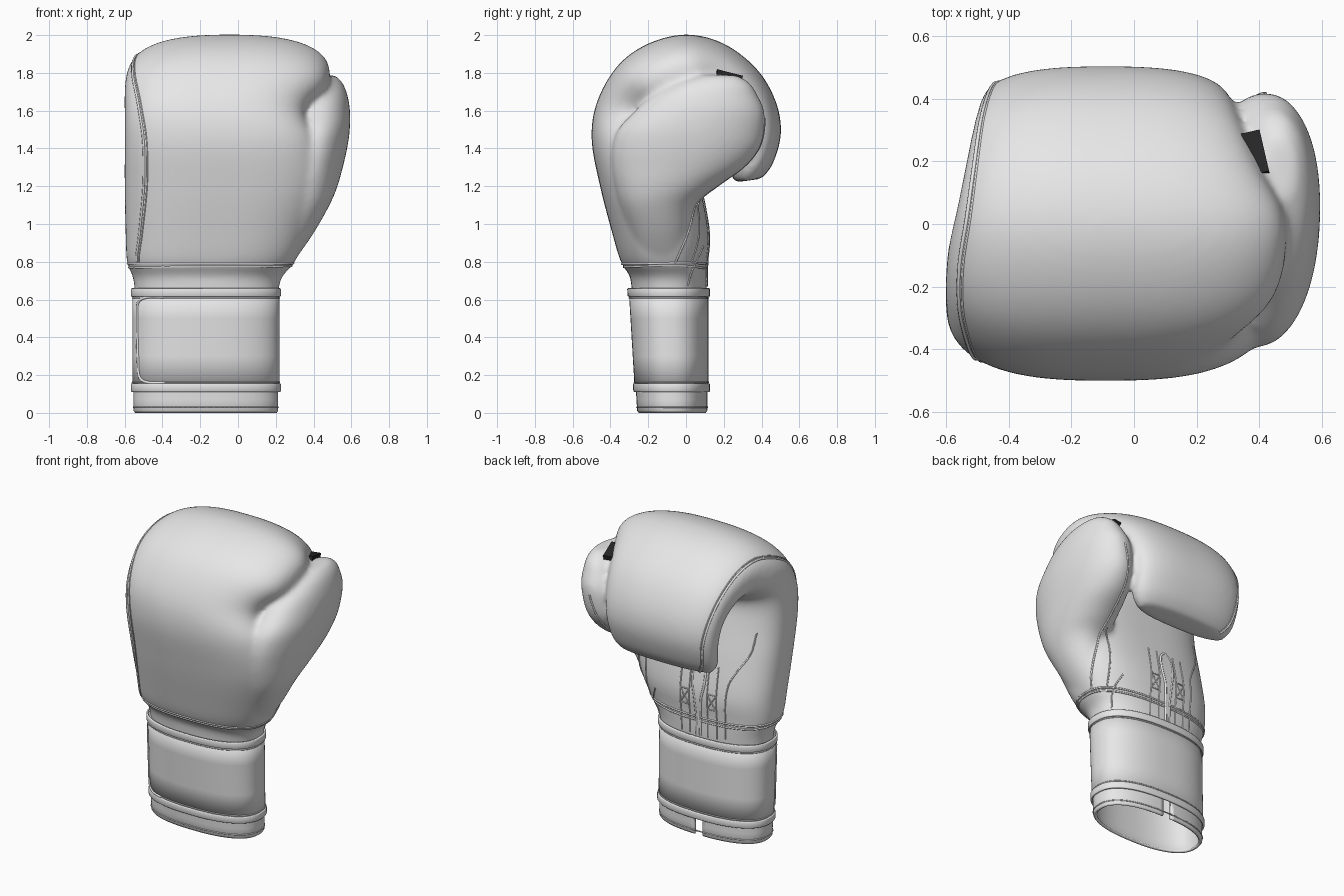
import bpy, bmesh, math
from mathutils import Vector
from mathutils.bvhtree import BVHTree

cube = bpy.data.objects.get("Cube")
if cube:
    bpy.data.objects.remove(cube, do_unlink=True)


def make_material(name, value):
    mat = bpy.data.materials.new(name)
    mat.use_nodes = True
    colour = (value, value, value, 1)
    mat.diffuse_color = colour
    mat.node_tree.nodes["Principled BSDF"].inputs["Base Color"].default_value = colour
    return mat


LEATHER = make_material("pale grey leather", 0.8)
DARK = make_material("black webbing", 0.02)
LINING = make_material("white lining", 1.0)


def smooth_path(rows, steps):
    """Catmull-Rom interpolation through rows of numbers."""
    out = []
    last = len(rows) - 1
    for i in range(last):
        a, b, c, d = (rows[min(max(i + k, 0), last)] for k in (-1, 0, 1, 2))
        for s in range(steps):
            t = s / steps
            out.append([q + 0.5 * t * (r - p + t * (2 * p - 5 * q + 4 * r - u
                        + t * (3 * (q - r) + u - p)))
                        for p, q, r, u in zip(a, b, c, d)])
    out.append(list(rows[-1]))
    return out


def section_point(row, angle):
    """Point on a rounded section spanning outer point to inner point."""
    yo, zo, yi, zi, xl, xr, n = row
    c, s = math.cos(angle), math.sin(angle)
    u = math.copysign(abs(c) ** (2 / n), c)
    v = math.copysign(abs(s) ** (2 / n), s)
    return Vector(((xl + xr) / 2 + u * (xr - xl) / 2,
                   (yo + yi) / 2 + v * (yo - yi) / 2,
                   (zo + zi) / 2 + v * (zo - zi) / 2))


def section(row, count=64):
    return [section_point(row, math.tau * i / count) for i in range(count)]


def loft(bm, rows, count=64, cap=True):
    rings = [[bm.verts.new(p) for p in section(r, count)] for r in rows]
    for a, b in zip(rings, rings[1:]):
        for i in range(count):
            j = (i + 1) % count
            bm.faces.new((a[i], a[j], b[j], b[i]))
    if cap:
        bm.faces.new(rings[0])
        bm.faces.new(rings[-1])


def finish(bm, name, mat):
    bmesh.ops.recalc_face_normals(bm, faces=bm.faces)
    for f in bm.faces:
        f.smooth = True
    mesh = bpy.data.meshes.new(name)
    bm.to_mesh(mesh)
    bm.free()
    mesh.materials.append(mat)
    obj = bpy.data.objects.new(name, mesh)
    bpy.context.collection.objects.link(obj)
    return obj


# Curled hand padding: outer y z, inner y z, x low, x high, squareness
pad = [
    (-.28, .58, .105, .58, -.54, .205, 2.4),
    (-.29, .68, .11, .68, -.55, .22, 2.4),
    (-.30, .73, .11, .73, -.56, .24, 2.5),
    (-.345, .80, .11, .80, -.588, .30, 2.6),
    (-.39, .95, .12, .95, -.595, .37, 2.7),
    (-.455, 1.2, .08, 1.18, -.6, .45, 2.7),
    (-.5, 1.45, .03, 1.38, -.6, .43, 2.7),
    (-.47, 1.65, .0, 1.5, -.6, .355, 2.7),
    (-.36, 1.84, .01, 1.56, -.6, .455, 2.6),
    (-.2, 1.955, .05, 1.59, -.59, .485, 2.5),
    (0, 2.003, .09, 1.6, -.565, .475, 2.5),
    (.2, 1.955, .14, 1.59, -.54, .405, 2.5),
    (.375, 1.82, .2, 1.55, -.515, .35, 2.6),
    (.475, 1.65, .24, 1.48, -.495, .32, 2.6),
    (.503, 1.48, .25, 1.38, -.48, .3, 2.6),
    (.46, 1.32, .235, 1.28, -.465, .28, 2.5),
    (.40, 1.24, .26, 1.22, -.42, .23, 2.4),
]
# Thumb lobe: z, centre x, half width, front y, back y
thumb = [
    (.80, .18, .115, -.26, .02), (.95, .26, .14, -.30, .02),
    (1.1, .33, .155, -.35, .05), (1.2, .36, .167, -.375, .17),
    (1.3, .38, .175, -.39, .31), (1.4, .395, .183, -.39, .39),
    (1.5, .41, .182, -.36, .415), (1.6, .425, .168, -.27, .415),
    (1.68, .44, .14, -.18, .38), (1.745, .455, .10, -.06, .34),
    (1.788, .465, .05, .07, .27),
]
pad_path = smooth_path(pad, 5)
thumb_path = smooth_path([(front, z, back, z, x - w, x + w, 2.1)
                          for z, x, w, front, back in thumb], 4)
bm = bmesh.new()
loft(bm, pad_path)
loft(bm, thumb_path)
hand = finish(bm, "hand_padding_and_thumb", LEATHER)
remesh = hand.modifiers.new("merge", "REMESH")
remesh.mode = "VOXEL"
remesh.voxel_size = 0.014
remesh.use_smooth_shade = True
relax = hand.modifiers.new("relax", "SMOOTH")
relax.factor = 0.5
relax.iterations = 16


# Wrist cuff: hollow sleeve, wrap and edge bands
def cuff_row(z, grow=0.0):
    return (-.258 - .06 * z - grow, z, .113 + grow, z,
            -.553 - grow, .213 + grow, 2.4)


def cuff_part(name, profile, thickness, slot=False):
    bm = bmesh.new()
    loft(bm, [cuff_row(z, g) for z, g in profile], 128, cap=False)
    if slot:
        cut = []
        for f in bm.faces:
            c = f.calc_center_median()
            if c.y > 0 and abs(c.x + .17) < .03 and c.z < .13:
                cut.append(f)
        bmesh.ops.delete(bm, geom=cut, context="FACES")
    obj = finish(bm, name, LEATHER)
    solid = obj.modifiers.new("thickness", "SOLIDIFY")
    solid.thickness = thickness
    return obj


cuff_part("cuff_sleeve", [(0, -.008), (.012, 0), (.07, 0), (.13, 0),
                          (.4, 0), (.65, 0)], .018, slot=True)
wrap = cuff_part("cuff_wrap", [(.115, .006), (.3, .006), (.5, .006), (.655, .006)], .006)
for name, low in (("lower_band", .11), ("upper_band", .614)):
    cuff_part(name, [(low, .004), (low + .002, .012), (low + .006, .014),
                     (low + .041, .014), (low + .045, .012), (low + .047, .004)], .004)

# Surfaces that the seams are laid on
bpy.context.view_layer.update()
graph = bpy.context.evaluated_depsgraph_get()
hand_surface = BVHTree.FromObject(hand, graph)
wrap_surface = BVHTree.FromObject(wrap, graph)


def snap(point, surface, lift=0.0):
    spot, normal, _, _ = surface.find_nearest(Vector(point))
    return spot + normal * lift


def seam(name, points, surface=None, radius=.006, steps=8, closed=False):
    path = smooth_path(points, steps) if steps > 1 else points
    if surface:
        path = [snap(p, surface) for p in path]
    curve = bpy.data.curves.new(name, "CURVE")
    curve.dimensions = "3D"
    curve.bevel_depth = radius
    curve.bevel_resolution = 1
    spline = curve.splines.new("POLY")
    spline.points.add(len(path) - 1)
    for target, p in zip(spline.points, path):
        target.co = (*p, 1)
    spline.use_cyclic_u = closed
    curve.materials.append(LEATHER)
    obj = bpy.data.objects.new(name, curve)
    bpy.context.collection.objects.link(obj)


# Side gusset piping follows the padding from wrist to curled tip
angles = smooth_path([(a,) for a in (2.6, 2.5, 2.42, 2.42, 2.5, 2.68, 2.75, 2.75,
                                     2.75, 2.75, 2.7, 2.62, 2.55, 2.5)], 5)
for name, offset, radius in (("gusset_piping", 0, .007), ("gusset_stitching", -.06, .004)):
    seam(name, [section_point(r, a[0] + offset) for r, a in zip(pad_path[15:], angles)],
         hand_surface, radius, 1)

# Wrist piping and cuff stitching rings
for z in (.765, .788):
    row = (-.34, z, .13, z, -.59, .3, 2.5)
    seam("wrist_piping", section(row, 96), hand_surface, .006, 1, True)
for z, grow in ((.03, 0), (.162, .006), (.608, .006)):
    seam("cuff_stitching", section(cuff_row(z, grow), 96), None, .004, 1, True)

# Strap end trim on the front of the cuff
seam("strap_end_trim", [(-.40, -.3, .612), (-.49, -.26, .612), (-.535, -.2, .585),
                        (-.545, -.19, .5), (-.545, -.19, .27), (-.535, -.2, .185),
                        (-.49, -.26, .158), (-.40, -.3, .158)], wrap_surface, .008)

# Thumb and heel seams
seam("thumb_seam", [(.42, .43, 1.56), (.37, .4, 1.4), (.34, .3, 1.28), (.32, .14, 1.17),
                    (.32, .02, 1.02), (.28, -.06, .8)], hand_surface)
seam("thumb_panel_seam", [(.28, .12, 1.13), (.25, .08, 1.0), (.23, .02, .8)], hand_surface, .005)
seam("wrist_notch_seam", [(.17, .12, .88), (.21, .06, .78), (.21, .03, .67)], hand_surface, .005)
seam("heel_seam", [(-.55, .06, 1.4), (-.52, .08, 1.27), (-.42, .1, 1.13), (-.37, .12, 1.0),
                   (-.36, .12, .68)], hand_surface, .005)

# Keyhole opening in the palm with piped edge
MID = -.17
keyhole = smooth_path([(.67, .013), (.8, .016), (.92, .024), (1.0, .04),
                       (1.08, .044), (1.13, .033), (1.16, .004)], 4)
edges = [[(MID + side * w, .12, z) for z, w in keyhole] for side in (-1, 1)]
bm = bmesh.new()
left, right = [[bm.verts.new(snap(p, hand_surface, .005)) for p in e] for e in edges]
for i in range(len(left) - 1):
    bm.faces.new((left[i], right[i], right[i + 1], left[i + 1]))
finish(bm, "palm_opening", LINING)
seam("palm_opening_piping", edges[0] + edges[1][::-1], hand_surface, .008, 1)

# Stitched lacing patches either side of the opening
for side in (-1, 1):
    near, far = MID + side * .065, MID + side * .13
    for x in (near, far):
        seam("palm_strap_seam", [(x, .12, .67), (x, .12, .9), (x, .12, 1.15)], hand_surface, .005)
    for a, b in ((.86, .86), (.86, .96), (.96, .86), (.96, .96)):
        seam("palm_cross_stitch", [(near, .12, a), (far, .12, b)], hand_surface, .004)

# Dark tether between thumb and padding
bpy.ops.mesh.primitive_cube_add(size=1, location=(.387, .225, 1.787),
                                rotation=(math.radians(-14), 0, math.radians(13)))
tether = bpy.context.object
tether.name = "thumb_tether"
tether.scale = (.06, .14, .03)
tether.data.materials.append(DARK)
